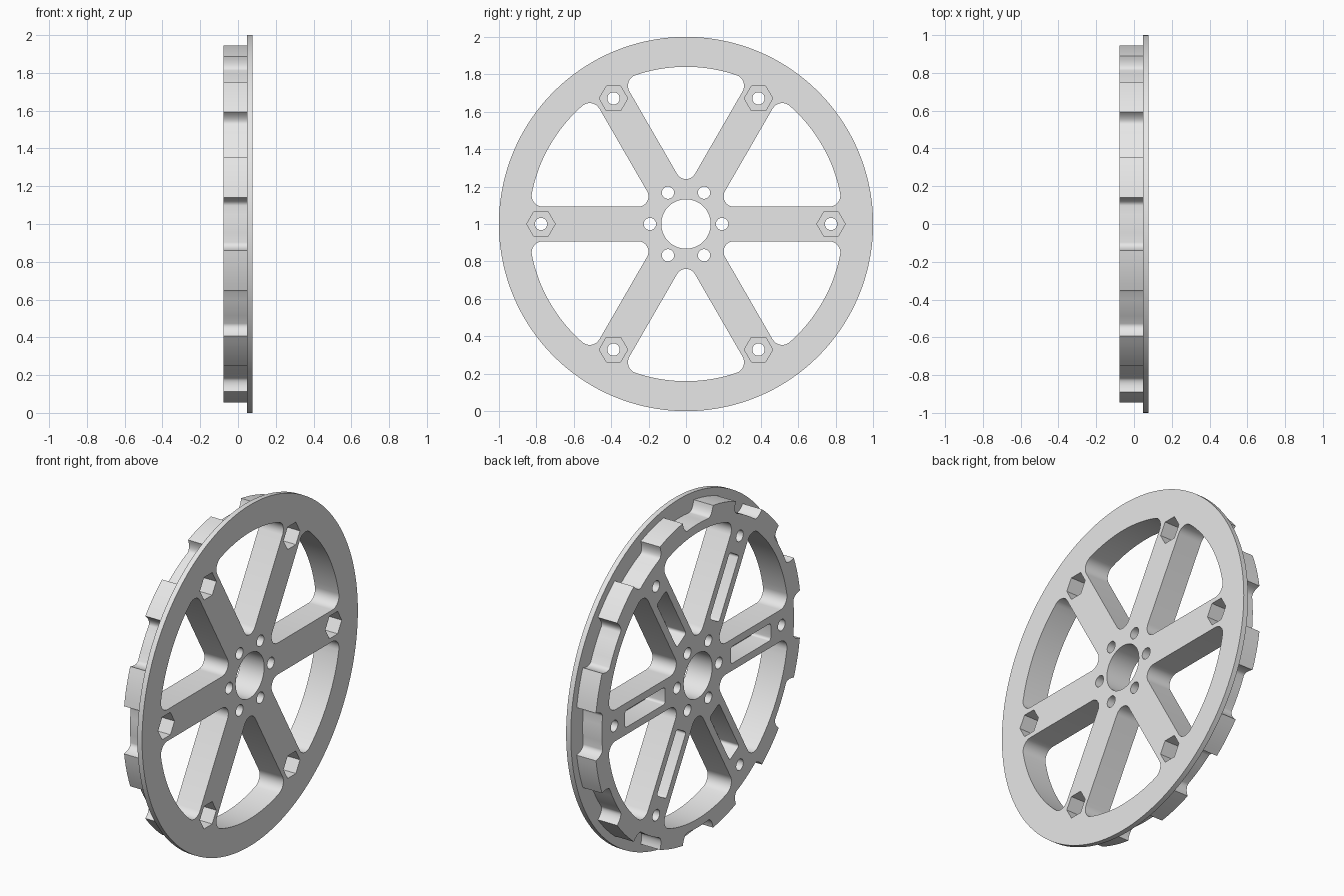
import bpy, bmesh, math
from math import sin, cos, pi, radians

if "Cube" in bpy.data.objects:
    bpy.data.objects.remove(bpy.data.objects["Cube"])

BACK, STEP, FRONT = -0.0775, 0.0475, 0.0775   # body back, flange back, flange front

grey = bpy.data.materials.new("light_grey")
grey.diffuse_color = (0.8, 0.8, 0.8, 1)
grey.use_nodes = True
grey.node_tree.nodes["Principled BSDF"].inputs["Base Color"].default_value = grey.diffuse_color


def polar(r, a):
    return (r * cos(a), r * sin(a))


def circle(r, n, cy=0.0, cz=0.0):
    return [(cy + r * cos(2 * pi * i / n), cz + r * sin(2 * pi * i / n)) for i in range(n)]


def arc(c, r, a0, a1, n):
    return [(c[0] + r * cos(a0 + (a1 - a0) * i / n), c[1] + r * sin(a0 + (a1 - a0) * i / n))
            for i in range(n + 1)]


def turn(pts, a):
    return [(y * cos(a) - z * sin(a), y * sin(a) + z * cos(a)) for y, z in pts]


def prisms(name, outlines, x0, x1):
    """Extrude closed (y, z) outlines along x into one object."""
    bm = bmesh.new()
    for pts in outlines:
        a = [bm.verts.new((x0, y, z + 1)) for y, z in pts]
        b = [bm.verts.new((x1, y, z + 1)) for y, z in pts]
        bm.faces.new(a[::-1])
        bm.faces.new(b)
        for i in range(len(pts)):
            j = (i + 1) % len(pts)
            bm.faces.new((a[i], a[j], b[j], b[i]))
    bmesh.ops.recalc_face_normals(bm, faces=bm.faces)
    me = bpy.data.meshes.new(name)
    bm.to_mesh(me)
    bm.free()
    me.materials.append(grey)
    ob = bpy.data.objects.new(name, me)
    bpy.context.collection.objects.link(ob)
    return ob


def boolean(target, tool, op):
    mod = target.modifiers.new(op, 'BOOLEAN')
    mod.operation, mod.object, mod.solver = op, tool, 'EXACT'
    bpy.context.view_layer.objects.active = target
    bpy.ops.object.modifier_apply(modifier=mod.name)
    bpy.data.objects.remove(tool)


def six(pts):
    return [turn(pts, k * pi / 3) for k in range(6)]


# Toothed body: twelve teeth with filleted roots, notches centred on every 30 degrees
ROOT, TIP = 0.89, 0.955
flank = [(6.3 + 2.1 * sin(t * pi / 12), ROOT + (TIP - ROOT) * (1 - cos(t * pi / 12))) for t in range(7)]
tooth = [(-6.3 + 12.6 * i / 4, ROOT) for i in range(4)] + flank
tooth += [(8.4 + 13.2 * i / 6, TIP) for i in range(1, 6)]
tooth += [(30 - a, r) for a, r in flank[:0:-1]]
outline = [polar(r, radians(a + 30 * k)) for k in range(12) for a, r in tooth]
wheel = prisms("wheel", [outline], BACK, STEP + 0.015)

# Thin outer flange
boolean(wheel, prisms("flange", [circle(1.0, 144)], STEP, FRONT), 'UNION')

# Windows between the spokes, rounded at all three corners
HALF, INNER, OUTER, F1, F2 = 0.0925, 0.055, 0.84, 0.055, 0.06
tilt = math.asin((HALF + F2) / (OUTER - F2))
c_in = polar((HALF + F1) / sin(pi / 6), pi / 6)
c_lo = polar(OUTER - F2, tilt)
c_hi = polar(OUTER - F2, pi / 3 - tilt)
window = arc(c_lo, F2, -pi / 2, tilt, 8)
window += arc((0, 0), OUTER, tilt, pi / 3 - tilt, 16)[1:-1]
window += arc(c_hi, F2, pi / 3 - tilt, pi * 5 / 6, 8)
window += arc(c_in, F1, pi * 5 / 6, pi * 3 / 2, 10)
boolean(wheel, prisms("window_cutter", six(window), -0.2, 0.2), 'DIFFERENCE')

# Centre bore, hub holes and bolt holes
holes = [circle(0.132, 64)] + six(circle(0.033, 24, 0.193)) + six(circle(0.033, 24, 0.775))
boolean(wheel, prisms("hole_cutter", holes, -0.2, 0.2), 'DIFFERENCE')

# Hexagonal nut pockets in the front
boolean(wheel, prisms("nut_cutter", six(circle(0.076, 6, 0.775)), -0.015, 0.2), 'DIFFERENCE')

# Rounded pockets in the back of each spoke
R, Y0, Y1, W = 0.015, 0.305, 0.675, 0.05
slot = []
for k, (cy, cz) in enumerate([(Y1 - R, W - R), (Y0 + R, W - R), (Y0 + R, R - W), (Y1 - R, R - W)]):
    slot += arc((cy, cz), R, k * pi / 2, (k + 1) * pi / 2, 4)
boolean(wheel, prisms("slot_cutter", six(slot), -0.2, STEP - 0.005), 'DIFFERENCE')

# Smooth the curved walls, keep the edges crisp
bpy.ops.object.select_all(action='DESELECT')
wheel.select_set(True)
bpy.context.view_layer.objects.active = wheel
bpy.ops.object.shade_smooth_by_angle(angle=radians(30))
